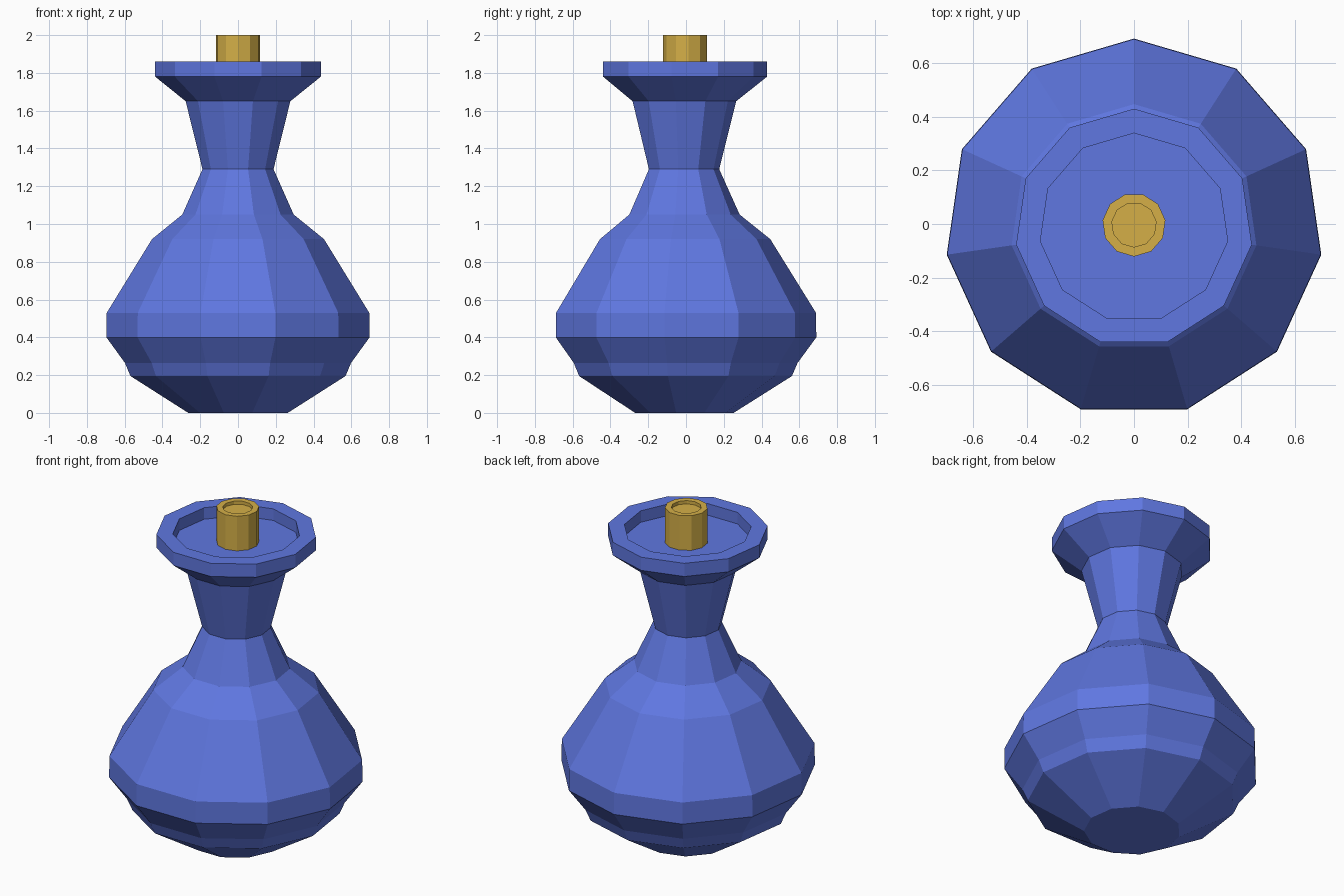
import bpy
import bmesh
from math import sin, cos, tau

SIDES = 11

default = bpy.data.objects.get("Cube")
if default:
    bpy.data.objects.remove(default, do_unlink=True)


def make_material(name, rgb):
    mat = bpy.data.materials.new(name)
    mat.use_nodes = True
    color = (*rgb, 1.0)
    mat.diffuse_color = color
    mat.node_tree.nodes["Principled BSDF"].inputs["Base Color"].default_value = color
    return mat


def lathe(name, profile, mat, center_y=0.0, facing=1):
    """Revolve (radius, height) rings, closing both ends with flat caps.
    facing is 1 for a corner toward +y and -1 for a corner toward -y."""
    bm = bmesh.new()
    rings = []
    for radius, z in profile:
        ring = []
        for k in range(SIDES):
            a = tau * k / SIDES
            ring.append(bm.verts.new((radius * sin(a),
                                      center_y + facing * radius * cos(a), z)))
        rings.append(ring)
    for low, high in zip(rings, rings[1:]):
        for k in range(SIDES):
            n = (k + 1) % SIDES
            bm.faces.new((low[k], low[n], high[n], high[k]))
    bm.faces.new(rings[0])
    bm.faces.new(rings[-1])
    bmesh.ops.recalc_face_normals(bm, faces=bm.faces[:])
    mesh = bpy.data.meshes.new(name)
    bm.to_mesh(mesh)
    bm.free()
    mesh.materials.append(mat)
    obj = bpy.data.objects.new(name, mesh)
    bpy.context.collection.objects.link(obj)
    return obj


blue = make_material("blue_glaze", (0.115, 0.185, 0.75))
gold = make_material("gold_cork", (0.66, 0.43, 0.064))

# Bottle: belly, neck, flared lip and the recess inside the lip
lathe("bottle", [
    (0.266, 0.0), (0.575, 0.195), (0.605, 0.265), (0.704, 0.40),
    (0.702, 0.53), (0.46, 0.92), (0.298, 1.05), (0.19, 1.29),
    (0.28, 1.65), (0.443, 1.78), (0.443, 1.86),
    (0.352, 1.86), (0.352, 1.79),
], blue, center_y=-0.014)

# Stopper with a shallow dish in its top
lathe("stopper", [
    (0.118, 1.78), (0.118, 2.0), (0.083, 2.0), (0.083, 1.98),
], gold, center_y=-0.003, facing=-1)
